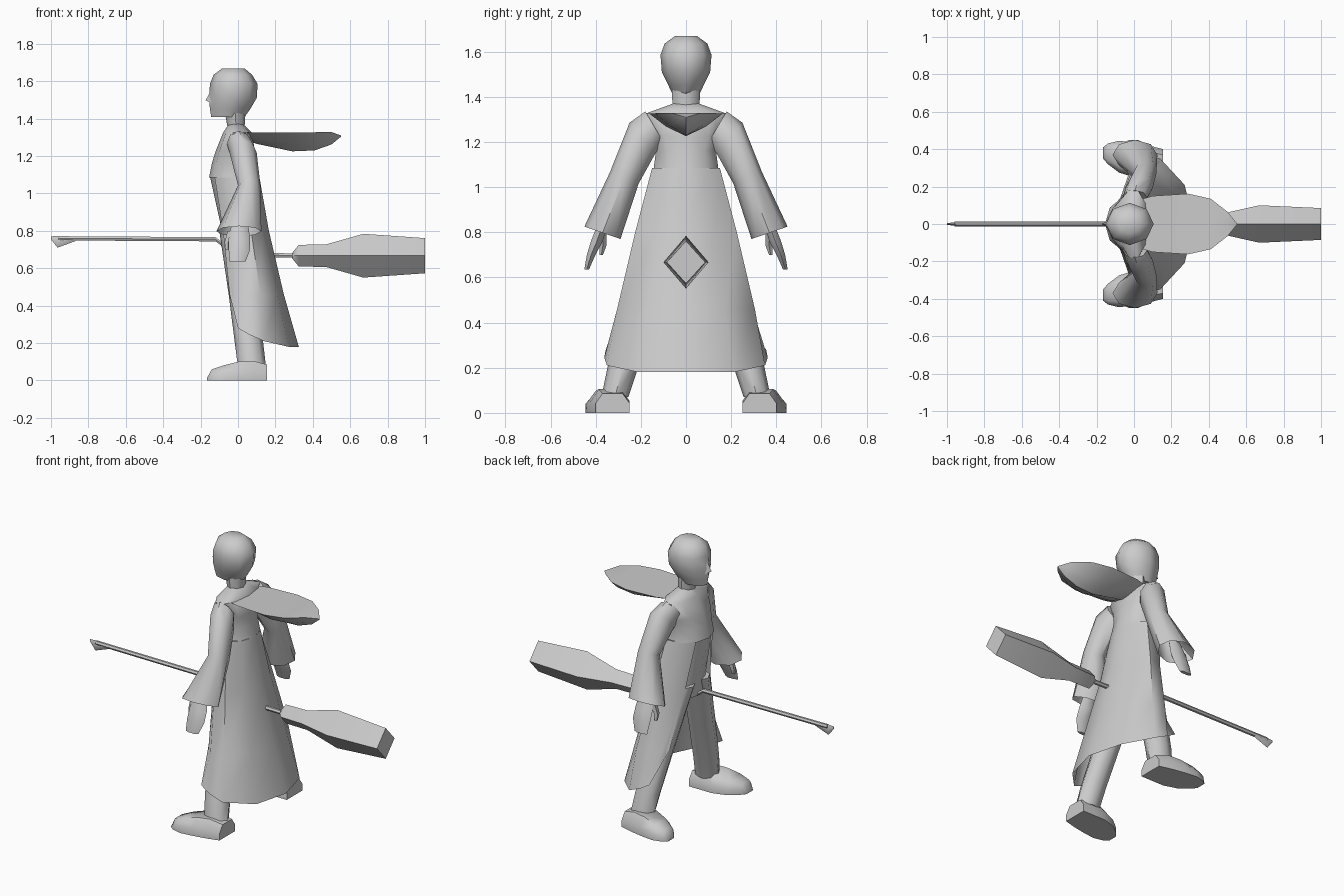
import bpy, bmesh, math
from mathutils import Vector

if "Cube" in bpy.data.objects:
    bpy.data.objects.remove(bpy.data.objects["Cube"])

grey = bpy.data.materials.new("plain_grey")
grey.diffuse_color = (0.6, 0.6, 0.6, 1)
grey.use_nodes = True
grey.node_tree.nodes["Principled BSDF"].inputs["Base Color"].default_value = grey.diffuse_color


def loft(name, rings, caps=(True, True), closed=True, mirror=False, angle=50):
    """Skin a list of equal-length point rings into one object."""
    bm = bmesh.new()
    rows = [[bm.verts.new(p) for p in r] for r in rings]
    n = len(rows[0])
    for a, b in zip(rows, rows[1:]):
        for i in range(n if closed else n - 1):
            j = (i + 1) % n
            bm.faces.new((a[i], a[j], b[j], b[i]))
    for use, row in zip(caps, (rows[0], rows[-1])):
        if use:
            bm.faces.new(row)
    bmesh.ops.remove_doubles(bm, verts=bm.verts, dist=0.0005)
    bmesh.ops.recalc_face_normals(bm, faces=bm.faces)
    me = bpy.data.meshes.new(name)
    bm.to_mesh(me)
    bm.free()
    me.materials.append(grey)
    ob = bpy.data.objects.new(name, me)
    bpy.context.collection.objects.link(ob)
    bpy.ops.object.select_all(action='DESELECT')
    ob.select_set(True)
    bpy.context.view_layer.objects.active = ob
    bpy.ops.object.shade_smooth_by_angle(angle=math.radians(angle))
    if mirror:
        m = ob.modifiers.new("Mirror", 'MIRROR')
        m.use_axis = (False, True, False)
    return ob


def ring(c, u, v, n=8, turn=0.0):
    """Ellipse of n points round c with half axes u and v."""
    c, u, v = Vector(c), Vector(u), Vector(v)
    return [c + u * math.cos(t) + v * math.sin(t)
            for t in (2 * math.pi * (i + turn) / n for i in range(n))]


def flat(x0, x1, y, z, n=8, yc=0, tilt=0):
    """Level ring spanning x0..x1 and yc-y..yc+y, optionally tilted in x."""
    return ring(((x0 + x1) / 2, yc, z), ((x1 - x0) / 2, 0, tilt), (0, y, 0), n)


def upright(x, y, z0, z1, w, n=8, turn=0.0):
    """Ring facing along x."""
    return ring((x, y, (z0 + z1) / 2), (0, w, 0), (0, 0, (z1 - z0) / 2), n, turn)


def mirrored(half):
    """Complete a half outline that ends on the centre line."""
    return half + [(x, -y, z) for x, y, z in reversed(half[:-1])]


# head, nose and neck
loft("head", [flat(-.085, .035, .05, 1.668), flat(-.13, .075, .095, 1.635),
              flat(-.15, .105, .113, 1.585), flat(-.155, .1, .107, 1.51),
              flat(-.15, .065, .078, 1.45), flat(-.143, .035, .058, 1.408)])
loft("nose", [[(-.145, -.012, 1.55), (-.145, .012, 1.55), (-.145, 0, 1.55)],
              [(-.14, -.022, 1.48), (-.14, .022, 1.48), (-.173, 0, 1.498)]])
loft("neck", [flat(-.07, .04, .062, 1.43), flat(-.055, .035, .06, 1.35)])

# upper robe and waist
loft("chest", [flat(-.05, .03, .06, 1.37, 10), flat(-.08, .075, .19, 1.325, 10),
               flat(-.12, .09, .165, 1.225, 10), flat(-.14, .1, .14, 1.16, 10),
               flat(-.155, .115, .15, 1.085, 10)])
loft("waist", [flat(-.15, .09, .125, 1.09), flat(-.09, .08, .14, .82),
               flat(-.09, .07, .12, .72)])

# long robe skirt, open at the front
levels = [
    [(-.125, .08, 1.085), (-.07, .14, 1.085), (.03, .15, 1.085), (.09, .09, 1.085), (.115, 0, 1.085)],
    [(-.08, .12, .8), (-.02, .2, .8), (.07, .225, .8), (.13, .13, .8), (.165, 0, .8)],
    [(-.045, .22, .46), (.02, .295, .46), (.12, .305, .46), (.21, .17, .46), (.245, 0, .46)],
    [(0, .355, .28), (.06, .362, .245), (.14, .35, .21), (.27, .21, .18), (.325, 0, .18)]]
loft("robe_skirt", [mirrored(h) for h in levels], (False, False), closed=False)

# hood hanging out behind the shoulders
hood = [(.03, .13, 1.325, 1.29), (.1, .15, 1.325, 1.265), (.29, .162, 1.325, 1.225),
        (.41, .135, 1.327, 1.23), (.5, .065, 1.328, 1.262), (.55, .004, 1.31, 1.303)]
loft("hood", [[(x, -w, t), (x, 0, t), (x, w, t), (x, w * .55, (t + b * 1.3) / 2.3), (x, 0, b),
               (x, -w * .55, (t + b * 1.3) / 2.3)] for x, w, t, b in hood], angle=40)


# sleeves with open flared cuffs
def sleeve_ring(inner, outer, x0, x1):
    a, b = Vector((0, *inner)), Vector((0, *outer))
    c = (a + b) / 2
    c.x = (x0 + x1) / 2
    return ring(c, (b - a) / 2, ((x1 - x0) / 2, 0, 0))


loft("sleeve", [sleeve_ring((.1, 1.2), (.18, 1.335), -.06, .07),
                sleeve_ring((.135, 1.15), (.25, 1.285), -.045, .1),
                sleeve_ring((.21, 1.015), (.335, 1.07), 0, .12),
                sleeve_ring((.29, .77), (.45, .825), -.115, .125),
                sleeve_ring((.26, .93), (.35, .96), -.02, .09)], mirror=True)

# hands with thumbs
loft("hand", [flat(-.03, .05, .025, .86, 6, .36), flat(-.05, .065, .03, .76, 6, .395),
              flat(-.05, .065, .022, .7, 6, .42), flat(-.045, .04, .012, .635, 6, .44)], mirror=True)
loft("thumb", [flat(-.06, -.01, .02, .8, 5, .37), flat(-.075, -.04, .016, .74, 5, .368),
               flat(-.07, -.045, .008, .7, 5, .375)], mirror=True)

# trousers
loft("trouser_leg", [flat(-.1, .07, .075, .8, 8, .07), flat(-.05, .1, .078, .46, 8, .19),
                     flat(-.017, .135, .068, .2, 8, .28), flat(.0, .15, .06, .07, 8, .315)], mirror=True)


# shoes
def sole_ring(x, y0, y1, top):
    d = (y1 - y0) * .2
    return [(x, y0, 0), (x, y1, 0), (x, y1, top * .5), (x, y1 - d, top),
            (x, y0 + d, top), (x, y0, top * .5)]


loft("shoe", [sole_ring(.155, .25, .4, .085), sole_ring(.08, .25, .42, .105),
              sole_ring(0, .25, .435, .1), sole_ring(-.08, .275, .445, .08),
              sole_ring(-.14, .32, .43, .06), sole_ring(-.165, .35, .41, .015)], mirror=True)

# broom stick, its flared front tip and its bristles
loft("broom_stick", [upright(x, 0, z - .013, z + .013, .013, 6) for x, z in
                     ((-.96, .76), (-.12, .755), (-.08, .725), (.1, .672), (.33, .667))])
loft("broom_tip", [upright(-1, 0, .755, .77, .004, 4), upright(-.965, 0, .71, .773, .009, 4),
                   upright(-.87, 0, .745, .77, .012, 4)])
loft("broom_bristles", [upright(x, 0, .667 - h, .667 + h, w, 4) for x, h, w in
                        ((.29, .015, .013), (.325, .058, .05), (.47, .06, .055),
                         (.67, .117, .1), (1, .094, .085))], angle=60)
